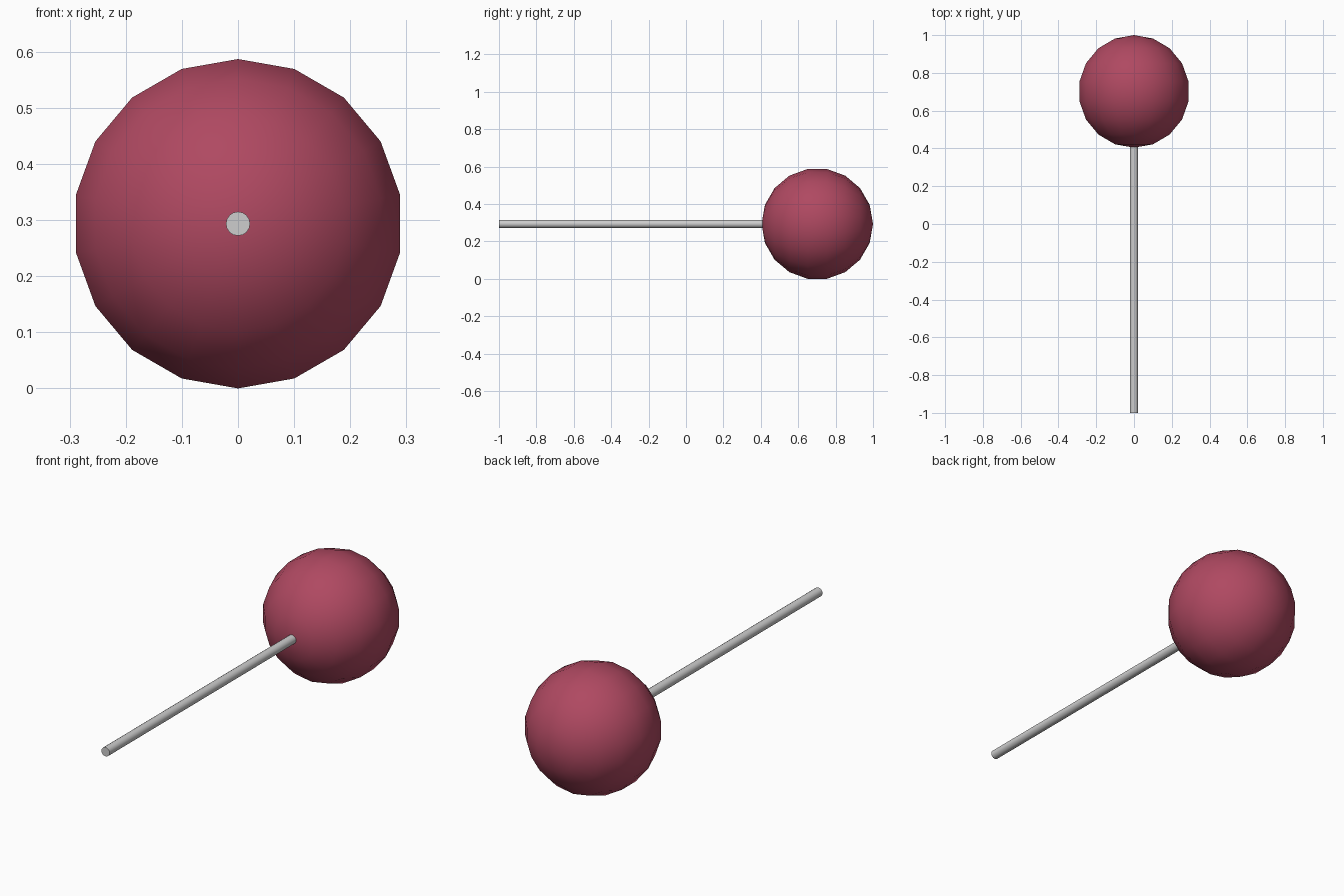
import bpy, bmesh, math

if "Cube" in bpy.data.objects:
    bpy.data.objects.remove(bpy.data.objects["Cube"])

CZ = 0.2935          # height of the common axis


def material(name, rgb):
    m = bpy.data.materials.new(name)
    m.diffuse_color = (*rgb, 1.0)
    m.use_nodes = True
    m.node_tree.nodes["Principled BSDF"].inputs["Base Color"].default_value = m.diffuse_color
    return m


def lathe_y(name, profile, sides, mat):
    """Revolve (y, radius) points around the y axis; radius 0 makes a pole."""
    bm = bmesh.new()
    rings = []
    for y, r in profile:
        if r == 0:
            rings.append([bm.verts.new((0, y, CZ))] * sides)
        else:
            rings.append([bm.verts.new((r * math.sin(2 * math.pi * i / sides), y,
                                        CZ + r * math.cos(2 * math.pi * i / sides)))
                          for i in range(sides)])
    for a, b in zip(rings, rings[1:]):
        for i in range(sides):
            j = (i + 1) % sides
            bm.faces.new(list(dict.fromkeys((a[i], a[j], b[j], b[i]))))
    bmesh.ops.recalc_face_normals(bm, faces=bm.faces)
    me = bpy.data.meshes.new(name)
    bm.to_mesh(me)
    bm.free()
    me.materials.append(mat)
    ob = bpy.data.objects.new(name, me)
    bpy.context.collection.objects.link(ob)
    bpy.ops.object.select_all(action='DESELECT')
    ob.select_set(True)
    bpy.context.view_layer.objects.active = ob
    bpy.ops.object.shade_smooth_by_angle(angle=math.radians(40))
    return ob


# Round head, poles along y
R, CY, RINGS = 0.298, 0.702, 9
head = [(CY - R * math.cos(math.pi * k / RINGS),
         0 if k in (0, RINGS) else R * math.sin(math.pi * k / RINGS))
        for k in range(RINGS + 1)]
lathe_y("ball_head", head, 18, material("dark_red", (0.43, 0.066, 0.12)))

# Thin metal rod running into the head
lathe_y("rod", [(-1, 0), (-1, 0.0215), (0.5, 0.0215), (0.5, 0)], 16,
        material("light_grey", (0.61, 0.61, 0.61)))
